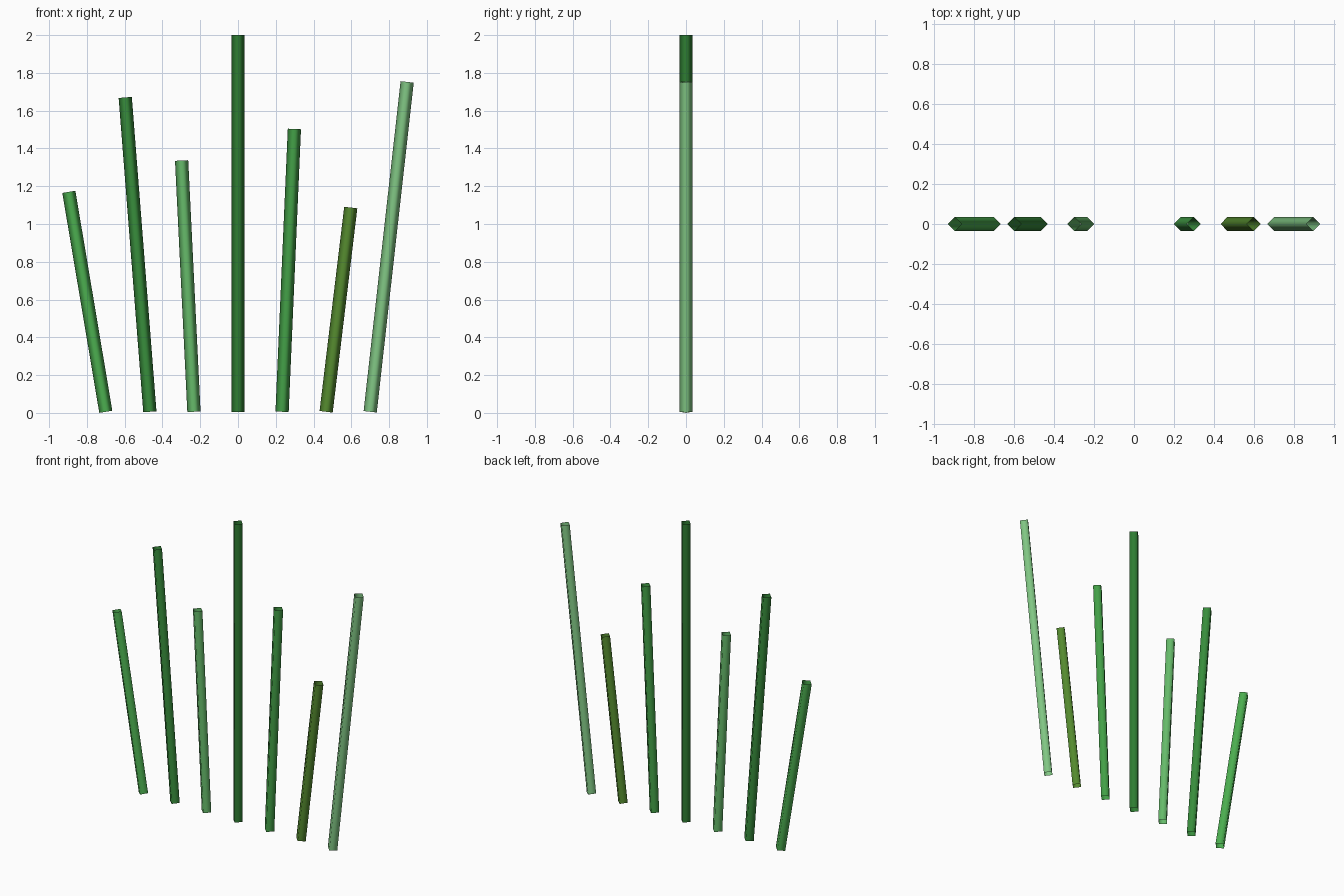
import bpy, math

if "Cube" in bpy.data.objects:
    bpy.data.objects.remove(bpy.data.objects["Cube"])

RADIUS = 0.035
BASE_Z = 0.006


def linear(hex_code):
    """sRGB hex number to linear RGBA."""
    out = []
    for shift in (16, 8, 0):
        c = ((hex_code >> shift) & 255) / 255
        out.append(c / 12.92 if c <= 0.04045 else ((c + 0.055) / 1.055) ** 2.4)
    return (*out, 1.0)


def stalk(index, height, color):
    """Open four-sided tube leaning outward from the middle of the fan."""
    x0, x1 = index * 0.2333, index * 0.2985
    dx, dz = x1 - x0, height - BASE_Z
    bpy.ops.mesh.primitive_cylinder_add(
        vertices=4, radius=RADIUS, depth=math.hypot(dx, dz), end_fill_type='NOTHING',
        location=((x0 + x1) / 2, 0, (height + BASE_Z) / 2),
        rotation=(0, math.atan2(dx, dz), 0))
    ob = bpy.context.object
    ob.name = f"grass_blade_{index + 4}"
    bpy.ops.object.shade_smooth()
    mat = bpy.data.materials.new(f"green_{index + 4}")
    mat.diffuse_color = linear(color)
    mat.use_nodes = True
    mat.node_tree.nodes["Principled BSDF"].inputs["Base Color"].default_value = mat.diffuse_color
    ob.data.materials.append(mat)


# Seven blades from left to right: top height and colour
blades = [(1.17, 0x4CAF50), (1.67, 0x388E3C), (1.336, 0x66BB6A), (2.0, 0x2E7D32),
          (1.503, 0x43A047), (1.087, 0x558B2F), (1.752, 0x81C784)]
for i, (height, color) in enumerate(blades):
    stalk(i - 3, height, color)
